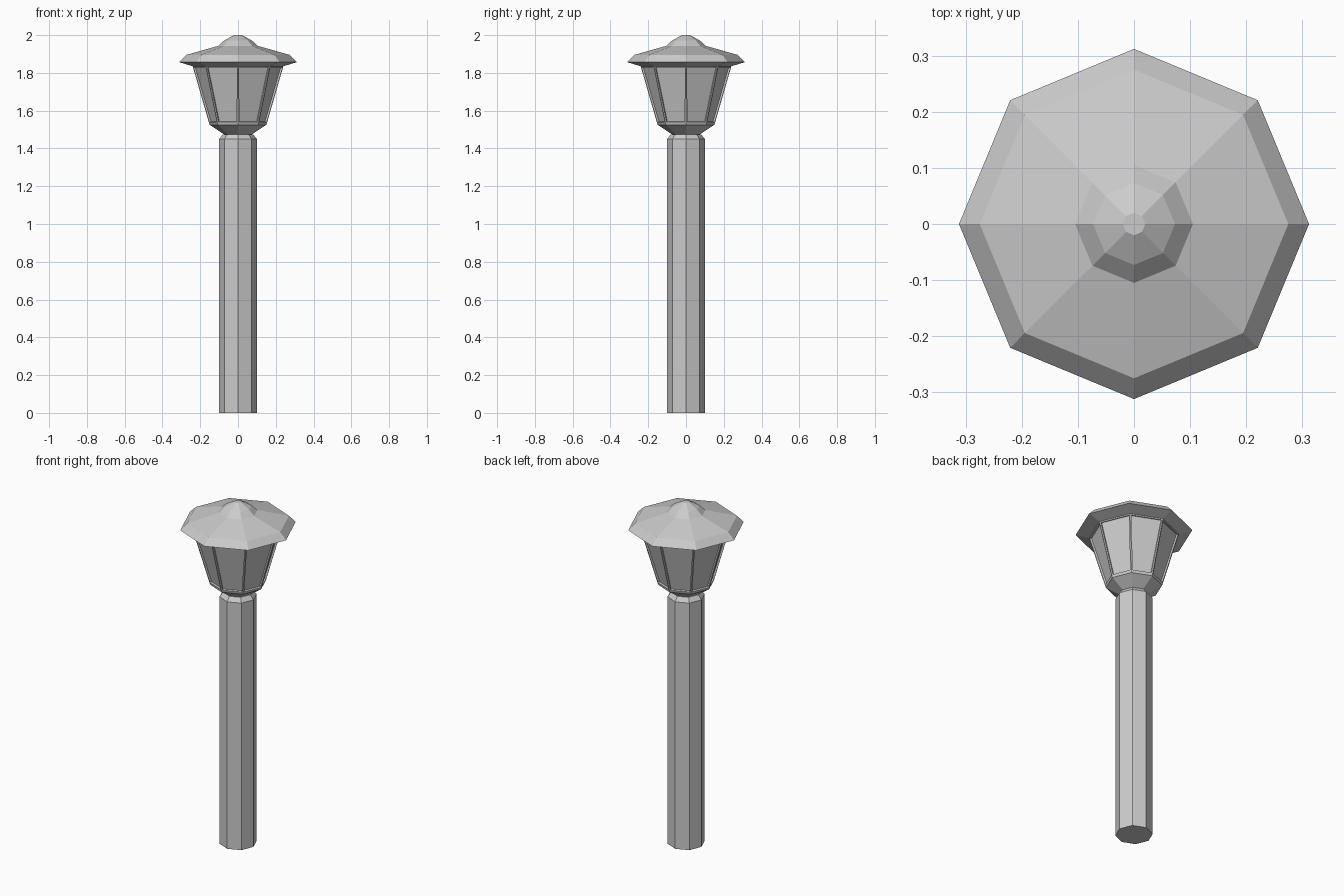
import bpy, bmesh
from math import cos, sin, pi

if "Cube" in bpy.data.objects:
    bpy.data.objects.remove(bpy.data.objects["Cube"])

SIDES = 8


def lathe(name, profile, panel_bands=()):
    """Octagonal solid from (radius, z) rings; chosen bands get recessed panels."""
    bm = bmesh.new()
    rings = [[bm.verts.new((r * cos(2 * pi * i / SIDES), r * sin(2 * pi * i / SIDES), z))
              for i in range(SIDES)] for r, z in profile]
    panels = []
    for b in range(len(rings) - 1):
        lo, hi = rings[b], rings[b + 1]
        for i in range(SIDES):
            j = (i + 1) % SIDES
            f = bm.faces.new((lo[i], lo[j], hi[j], hi[i]))
            if b in panel_bands:
                panels.append(f)
    bm.faces.new(rings[0][::-1])
    bm.faces.new(rings[-1])
    bm.normal_update()
    if panels:
        # frame bars around each pane, then a square step inwards to the glass
        bmesh.ops.inset_individual(bm, faces=panels, thickness=0.010, depth=0)
        bmesh.ops.inset_individual(bm, faces=panels, thickness=0.0005, depth=-0.010)
    mesh = bpy.data.meshes.new(name)
    bm.to_mesh(mesh)
    bm.free()
    obj = bpy.data.objects.new(name, mesh)
    bpy.context.collection.objects.link(obj)
    return obj


# Post with chamfered top
lathe("post", [(0.1, 0), (0.1, 1.45), (0.08, 1.475)])

# Flared cup and lantern body with eight framed panes
lathe("lantern_body", [(0.075, 1.475), (0.15, 1.525), (0.153, 1.533), (0.24, 1.835)],
      panel_bands=(2,))

# Stepped roof with a sloping underside and small cap
lathe("roof", [(0.24, 1.835), (0.312, 1.857), (0.275, 1.895), (0.105, 1.943),
               (0.073, 1.972), (0.02, 2.0)])
